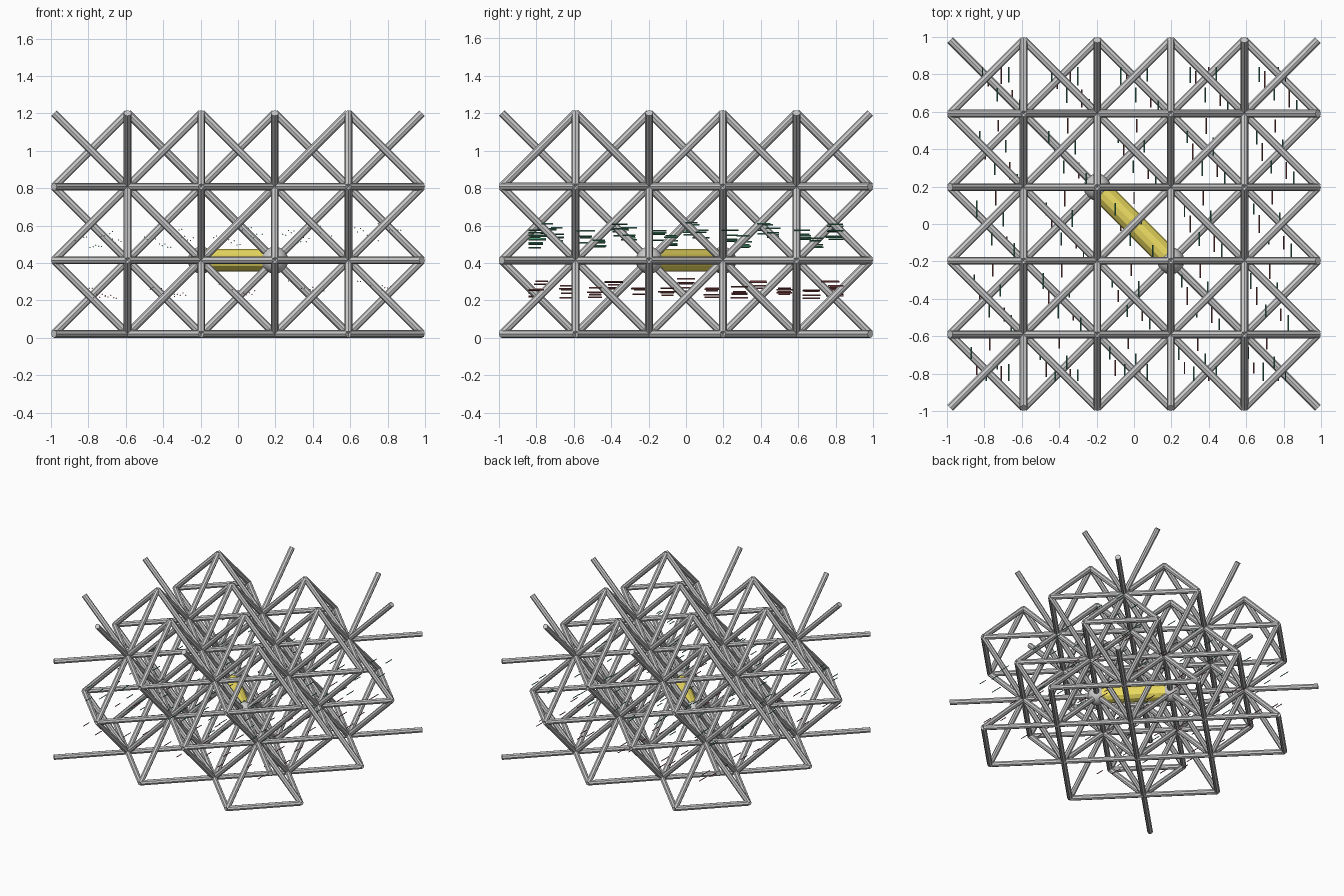
import bpy, bmesh, random
from mathutils import Vector, Matrix

if "Cube" in bpy.data.objects:
    bpy.data.objects.remove(bpy.data.objects["Cube"])

A, R = 0.3935, 0.021          # lattice step, strut radius
random.seed(4)

def node(i, j, k):
    return Vector(((i - 2.5) * A, (j - 2.5) * A, R + k * A))

def add_rod(bm, p, q, r, sides=8):
    d = q - p
    m = Matrix.Translation((p + q) / 2) @ d.to_track_quat('Z', 'Y').to_matrix().to_4x4()
    bmesh.ops.create_cone(bm, cap_ends=True, segments=sides, radius1=r, radius2=r,
                          depth=d.length, matrix=m)

def finish(bm, name, color=None):
    me = bpy.data.meshes.new(name)
    bm.to_mesh(me)
    bm.free()
    ob = bpy.data.objects.new(name, me)
    bpy.context.collection.objects.link(ob)
    if color:
        mat = bpy.data.materials.new(name + "_colour")
        mat.diffuse_color = (*color, 1)
        mat.use_nodes = True
        mat.node_tree.nodes["Principled BSDF"].inputs["Base Color"].default_value = mat.diffuse_color
        me.materials.append(mat)
    return ob

# Struts: each lattice square carries the diagonal joining its even-parity corners
def strut_set(name, squares):
    bm = bmesh.new()
    for o, u, v in squares:
        o, u, v = Vector(o), Vector(u), Vector(v)
        if sum(o) % 2 == 0:
            p, q = o, o + u + v
        else:
            p, q = o + u, o + v
        add_rod(bm, node(*p), node(*q), R)
    finish(bm, name)

X, Y, Z = (1, 0, 0), (0, 1, 0), (0, 0, 1)
strut_set("level_struts", [((i, j, k), X, Y) for i in range(5) for j in range(5) for k in range(3)])
strut_set("lengthwise_struts", [((i, j, k), Y, Z) for i in range(1, 5) for j in range(5) for k in range(3)])
strut_set("crosswise_struts", [((i, j, k), X, Z) for i in range(5) for j in range(1, 5) for k in range(3)])

# Highlighted central strut with a ball at each end
a, b = node(2, 3, 1), node(3, 2, 1)
bm = bmesh.new()
add_rod(bm, a, b, 0.06, 12)
finish(bm, "central_strut", (0.85, 0.72, 0.12))
bm = bmesh.new()
for p in (a, b):
    bmesh.ops.create_uvsphere(bm, u_segments=16, v_segments=10, radius=0.072,
                              matrix=Matrix.Translation(p))
for f in bm.faces:
    f.smooth = True
finish(bm, "end_balls", (0.7, 0.7, 0.7))

# Fine needles lying along y in two layers, a few per lattice cell
def needles(name, color, z0, spread, offsets):
    bm = bmesh.new()
    for i in range(-2, 3):
        for j in range(-2, 3):
            for dx, dy, dz in offsets:
                x = i * 0.37 + dx + j * 0.015
                y = j * 0.385 + dy
                z = z0 + dz + i * 0.012 + random.uniform(-spread, spread)
                h = random.uniform(0.03, 0.05)
                y = max(-0.84 + h, min(0.84 - h, y))
                add_rod(bm, Vector((x, y - h, z)), Vector((x, y + h, z)), 0.004, 4)
    finish(bm, name, color)

needles("green_needles", (0.08, 0.36, 0.2), 0.54, 0.015,
        [(-0.10, 0.08, 0.01), (-0.02, -0.08, -0.03), (0.04, 0.03, 0.04), (0.10, -0.15, 0.0)])
needles("red_needles", (0.36, 0.1, 0.1), 0.25, 0.012,
        [(-0.07, 0.0, 0.03), (0.06, -0.1, -0.01), (0.0, 0.14, 0.0)])
